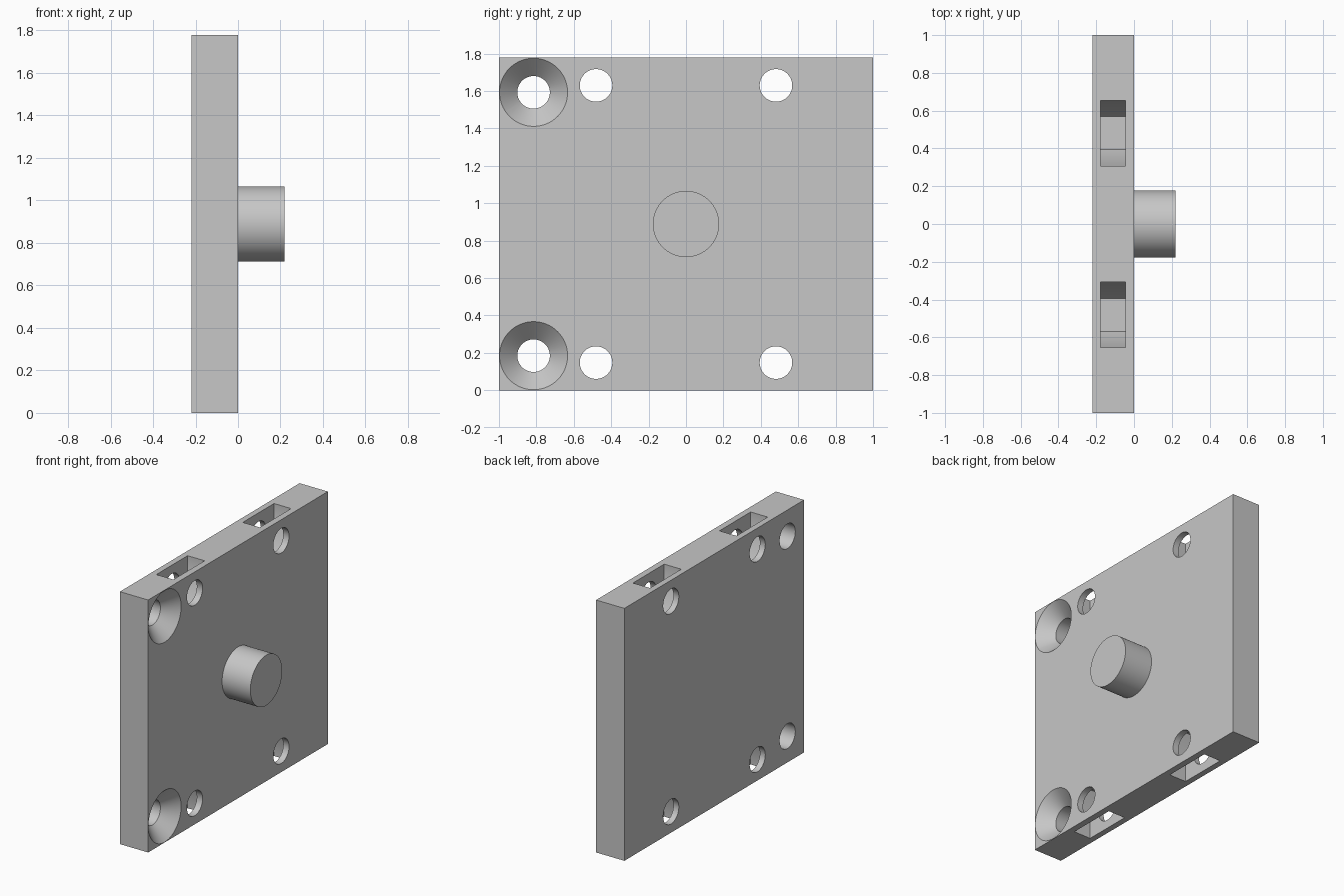
import bpy, bmesh
from math import cos, sin, pi

if "Cube" in bpy.data.objects:
    bpy.data.objects.remove(bpy.data.objects["Cube"], do_unlink=True)

HEIGHT, BACK, FACE, TIP = 1.778, -0.22, 0.0, 0.22
MID = HEIGHT / 2
BOLT_R, SINK_R, BOSS_R = 0.087, 0.182, 0.177

grey = bpy.data.materials.new("light grey")
grey.use_nodes = True
colour = (0.57, 0.57, 0.57, 1)
grey.diffuse_color = colour
grey.node_tree.nodes["Principled BSDF"].inputs["Base Color"].default_value = colour


def loft(name, rings):
    """Closed solid from matching rings of points."""
    bm = bmesh.new()
    loops = [[bm.verts.new(p) for p in ring] for ring in rings]
    n = len(loops[0])
    for a, b in zip(loops, loops[1:]):
        for i in range(n):
            j = (i + 1) % n
            bm.faces.new((a[i], a[j], b[j], b[i]))
    bm.faces.new(loops[0])
    bm.faces.new(loops[-1])
    bmesh.ops.recalc_face_normals(bm, faces=bm.faces)
    mesh = bpy.data.meshes.new(name)
    bm.to_mesh(mesh)
    bm.free()
    mesh.materials.append(grey)
    obj = bpy.data.objects.new(name, mesh)
    bpy.context.collection.objects.link(obj)
    return obj


def extrude_x(name, outline, x0, x1):
    return loft(name, [[(x, y, z) for y, z in outline] for x in (x0, x1)])


def turned(name, y, z, profile, sides=64):
    """Round solid along x from (x, radius) pairs."""
    angles = [2 * pi * i / sides for i in range(sides)]
    return loft(name, [[(x, y + r * cos(a), z + r * sin(a)) for a in angles]
                       for x, r in profile])


def combine(target, other, operation):
    mod = target.modifiers.new(operation, "BOOLEAN")
    mod.operation, mod.solver, mod.object = operation, "EXACT", other
    bpy.context.view_layer.objects.active = target
    bpy.ops.object.modifier_apply(modifier=mod.name)
    bpy.data.objects.remove(other, do_unlink=True)


# Plate
plate = extrude_x("plate", [(-1, 0), (1, 0), (1, HEIGHT), (-1, HEIGHT)], BACK, FACE)

for side in (-1, 1):
    # Countersunk screw holes along the front edge
    sink = turned("countersink", -0.815, MID + side * (MID - 0.185),
                  [(BACK - 0.1, BOLT_R), (FACE - 0.095, BOLT_R), (FACE, SINK_R),
                   (FACE + 0.1, SINK_R)])
    combine(plate, sink, "DIFFERENCE")

    for y in (-0.481, 0.481):
        # Hexagonal nut slots, open at the top or bottom edge
        z = MID + side * (MID - 0.148)
        out = z + side * 0.3
        w = 2 * BOLT_R
        base = z - side * w * sin(pi / 3)
        slot = extrude_x("nut_slot", [(y - w, out), (y - w, z), (y - w / 2, base),
                                      (y + w / 2, base), (y + w, z), (y + w, out)],
                         -0.178, -0.045)
        combine(plate, slot, "DIFFERENCE")
        # Bolt holes through the slots
        bolt = turned("bolt_hole", y, z, [(BACK - 0.1, BOLT_R), (FACE + 0.1, BOLT_R)])
        combine(plate, bolt, "DIFFERENCE")

# Round boss
boss = turned("boss", 0, MID, [(FACE - 0.02, BOSS_R), (TIP, BOSS_R)])
combine(plate, boss, "UNION")
plate.name = "plate_with_boss"

bpy.ops.object.select_all(action="DESELECT")
plate.select_set(True)
bpy.context.view_layer.objects.active = plate
bpy.ops.object.shade_smooth_by_angle(angle=pi / 6)
